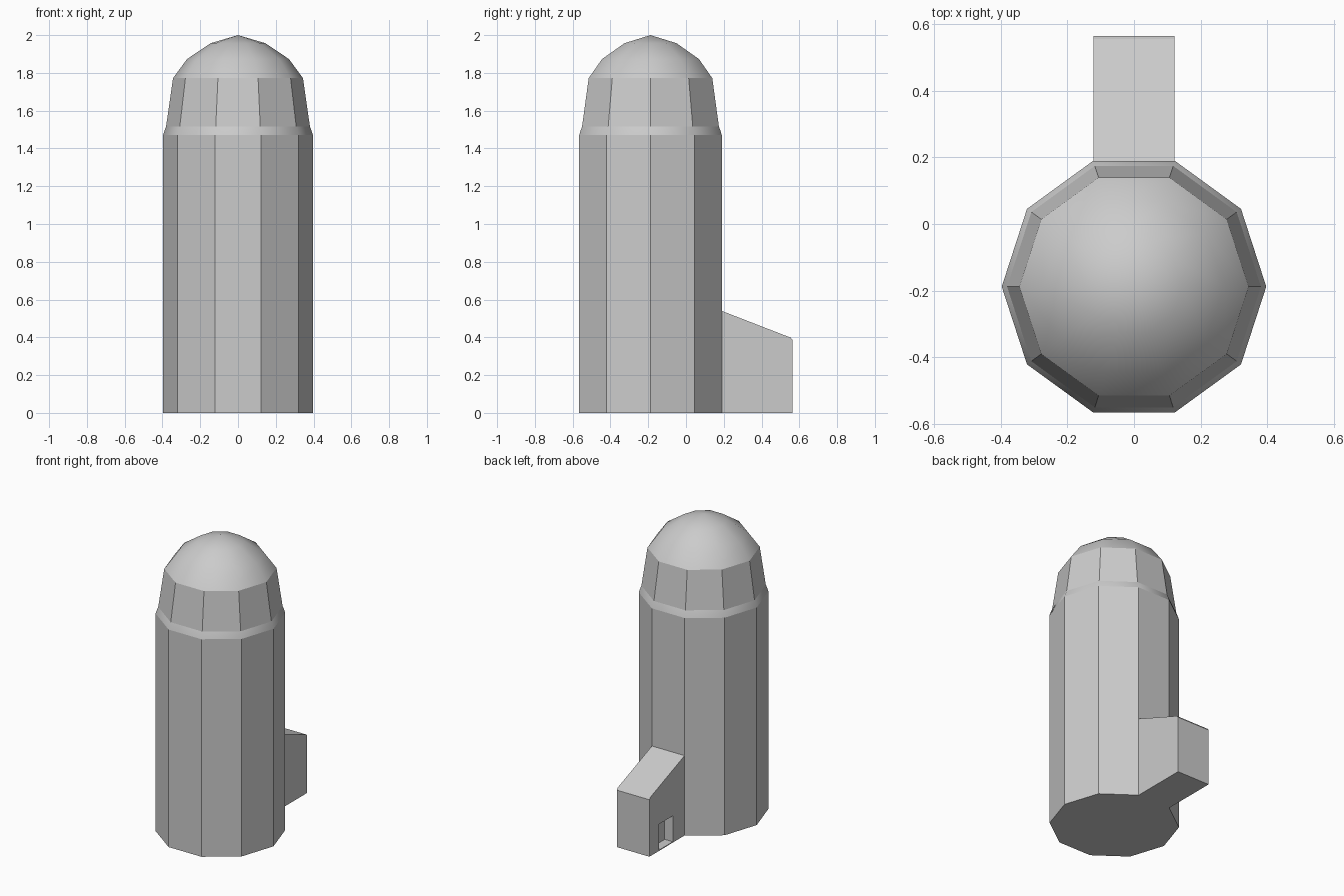
import bpy, bmesh
from math import cos, sin, tau

if "Cube" in bpy.data.objects:
    bpy.data.objects.remove(bpy.data.objects["Cube"])

SIDES, CENTRE_Y = 10, -0.188


def make_object(name, bm):
    bmesh.ops.recalc_face_normals(bm, faces=bm.faces)
    mesh = bpy.data.meshes.new(name)
    bm.to_mesh(mesh)
    bm.free()
    obj = bpy.data.objects.new(name, mesh)
    bpy.context.collection.objects.link(obj)
    return obj


# Tower: ten-sided lathe with soft shoulder ring and smooth dome
profile = [(0.397, 0), (0.397, 1.47), (0.389, 1.495), (0.381, 1.515),
           (0.344, 1.772), (0.27, 1.873), (0.145, 1.957)]
smooth_bands = {1, 2, 4, 5}
bm = bmesh.new()
rings = [[bm.verts.new((r * cos(tau * i / SIDES),
                        CENTRE_Y + r * sin(tau * i / SIDES), z))
          for i in range(SIDES)] for r, z in profile]
tip = bm.verts.new((0, CENTRE_Y, 2.0))
bm.faces.new(rings[0][::-1])
for band in range(len(rings) - 1):
    low, high = rings[band], rings[band + 1]
    for i in range(SIDES):
        j = (i + 1) % SIDES
        face = bm.faces.new((low[i], low[j], high[j], high[i]))
        face.smooth = band in smooth_bands
for i in range(SIDES):
    bm.faces.new((rings[-1][i], rings[-1][(i + 1) % SIDES], tip)).smooth = True
# Crisp rim under the dome
for i in range(SIDES):
    bm.edges.get((rings[4][i], rings[4][(i + 1) % SIDES])).smooth = False
make_object("silo_tower", bm)

# Lean-to shed: side profile in y, z extruded across x
bm = bmesh.new()
side = [(0.189, 0), (0.565, 0), (0.565, 0.385), (0.555, 0.398), (0.189, 0.54)]
face = bm.faces.new([bm.verts.new((-0.122, y, z)) for y, z in side])
moved = bmesh.ops.extrude_face_region(bm, geom=[face])["geom"]
bmesh.ops.translate(bm, vec=(0.244, 0, 0),
                    verts=[v for v in moved if isinstance(v, bmesh.types.BMVert)])
shed = make_object("shed", bm)

# Doorway recess in the left side of the shed
bm = bmesh.new()
bmesh.ops.create_cube(bm, size=1)
bmesh.ops.scale(bm, vec=(0.12, 0.145, 0.175), verts=bm.verts)
bmesh.ops.translate(bm, vec=(-0.122, 0.388, 0.0935), verts=bm.verts)
cutter = make_object("doorway_cutter", bm)
cutter.hide_render = True
cutter.display_type = 'WIRE'
cut = shed.modifiers.new("doorway", 'BOOLEAN')
cut.operation = 'DIFFERENCE'
cut.solver = 'EXACT'
cut.object = cutter
